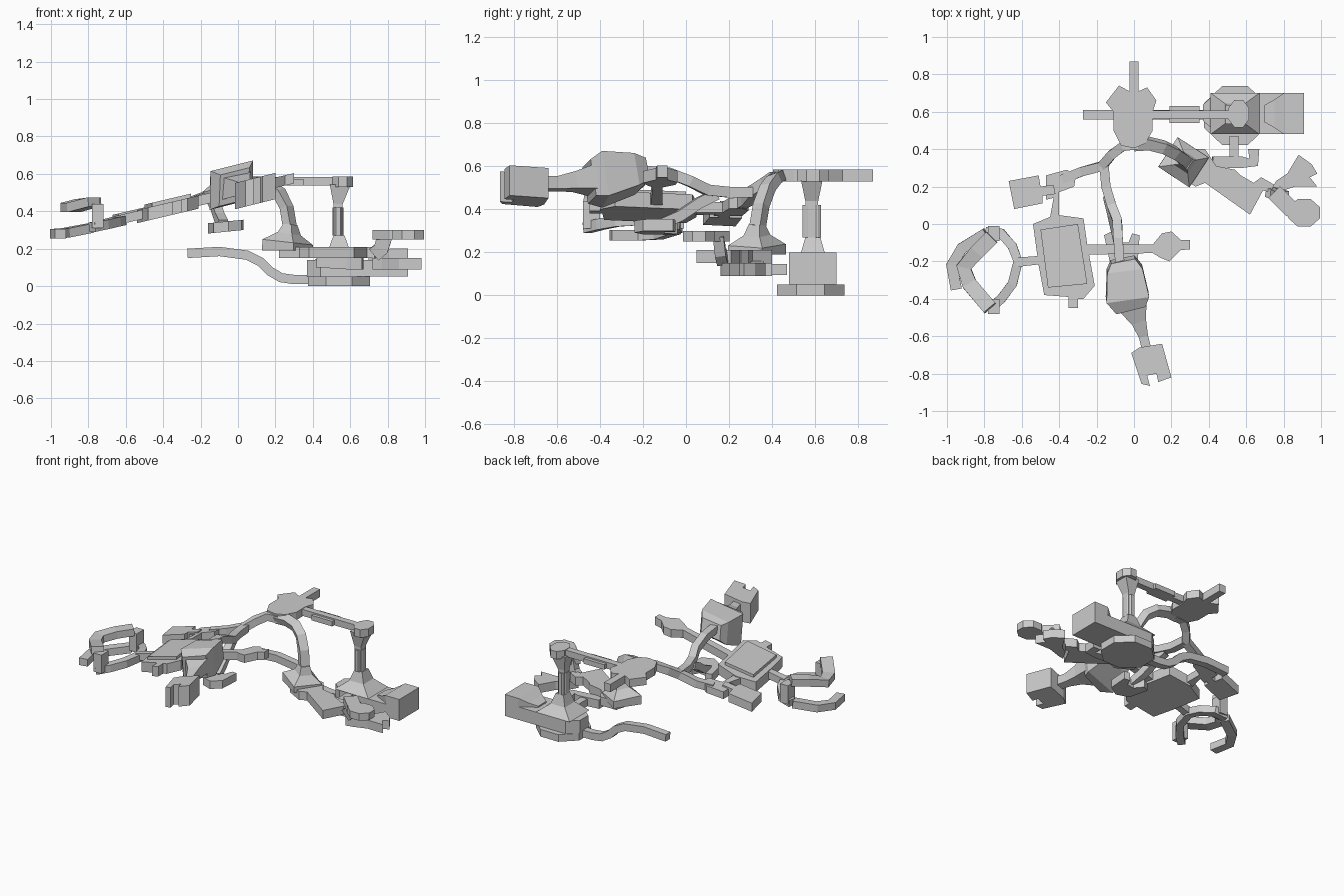
import bpy, bmesh, math
from mathutils import Vector


def finish(name, bm):
    bmesh.ops.recalc_face_normals(bm, faces=bm.faces[:])
    me = bpy.data.meshes.new(name)
    bm.to_mesh(me)
    bm.free()
    ob = bpy.data.objects.new(name, me)
    bpy.context.collection.objects.link(ob)
    return ob


def plate(name, pts, z0, z1, slope=0.0, x0=0.0):
    """Flat outline extruded in z and optionally tilted along x."""
    bm = bmesh.new()
    lo = [bm.verts.new((x, y, z0 + slope * (x - x0))) for x, y in pts]
    hi = [bm.verts.new((x, y, z1 + slope * (x - x0))) for x, y in pts]
    bm.faces.new(lo)
    bm.faces.new(hi)
    n = len(pts)
    for i in range(n):
        j = (i + 1) % n
        bm.faces.new((lo[i], lo[j], hi[j], hi[i]))
    return finish(name, bm)


def sweep(name, stations, up=(0, 0, 1), slope=0.0):
    """Square-section limb through (x, y, z, width, height) stations."""
    bm = bmesh.new()
    P = [Vector(s[:3]) for s in stations]
    rings = []
    for i, s in enumerate(stations):
        t = (P[min(i + 1, len(P) - 1)] - P[max(i - 1, 0)]).normalized()
        side = t.cross(Vector(up)).normalized()
        top = side.cross(t)
        side.z += slope * side.x
        rings.append([bm.verts.new(P[i] + side * a * s[3] / 2 + top * b * s[4] / 2)
                      for a, b in ((-1, -1), (1, -1), (1, 1), (-1, 1))])
    for r, q in zip(rings, rings[1:]):
        for k in range(4):
            m = (k + 1) % 4
            bm.faces.new((r[k], r[m], q[m], q[k]))
    bm.faces.new(rings[0])
    bm.faces.new(rings[-1])
    return finish(name, bm)


def hose(name, pts, w=0.05, h=0.05, up=(0, 0, 1)):
    return sweep(name, [(*p, w, h) for p in pts], up)


def octagon(cx, cy, rx, ry, n=8):
    return [(cx + rx * math.cos(math.tau * (i + .5) / n), cy + ry * math.sin(math.tau * (i + .5) / n))
            for i in range(n)]


# Base foot, body, end block and the tail
plate("base_foot", octagon(.54, .58, .18, .17), 0, .05)
plate("base_body", [(.37, .55), (.44, .49), (.66, .48), (.91, .48), (.91, .70), (.66, .70),
                    (.44, .70), (.37, .64)], .05, .14)
sweep("base_pyramid", [(.54, .59, .14, .26, .22), (.54, .59, .2, .11, .11), (.54, .59, .27, .06, .07)], (0, 1, 0))
sweep("end_block", [(.70, .59, .11, .09, .08), (.76, .59, .115, .15, .11), (.81, .59, .13, .22, .14),
                    (.91, .59, .13, .22, .14)])
hose("tail", [(.45, .585, .035), (.3, .585, .035), (.23, .585, .045), (.17, .585, .08), (.12, .585, .13),
              (.05, .585, .165), (-.1, .585, .185), (-.27, .585, .175)])

# Column, sleeve and top arm
sweep("column", [(.535, .585, .25, .05, .06), (.535, .585, .44, .05, .06), (.545, .585, .54, .11, .10)], (0, 1, 0))
plate("column_sleeve", octagon(.535, .585, .032, .046), .27, .42)
plate("column_cap", octagon(.56, .59, .06, .08), .53, .585)
hose("top_arm", [(.05, .585, .56), (.55, .585, .56)], .045, .045)
hose("arm_sleeve", [(.19, .585, .555), (.35, .585, .555)], .09, .035)

# Leaf-shaped hub with a tip
plate("hub", [(-.07, .42), (0, .405), (.06, .43), (.1, .5), (.1, .6), (.12, .66), (.07, .73), (.025, .71),
              (.025, .87), (-.025, .87), (-.025, .71), (-.08, .74), (-.15, .65), (-.11, .6), (-.11, .5)], .53, .585)

# Right hanging limb and its flared foot
hose("right_hose", [(0, .425, .55), (.08, .43, .55), (.16, .41, .54), (.22, .38, .5), (.26, .35, .42),
                    (.28, .33, .3)], .05, .06, (.5, .87, .3))
sweep("right_flare", [(.28, .33, .33, .05, .06), (.275, .33, .28, .09, .09), (.265, .33, .235, .2, .19),
                      (.265, .33, .19, .2, .19)], (.55, .83, 0))
plate("right_body", [(.22, .26), (.33, .2), (.38, .22), (.62, .05), (.69, .18), (.73, .17), (.75, .21),
                     (.68, .25), (.64, .22), (.57, .26), (.54, .29), (.44, .31), (.38, .4), (.26, .4)], .15, .21)
hose("right_hook", [(.42, .33, .13), (.58, .33, .12), (.64, .33, .12), (.64, .4, .12)], .06, .06)
hose("hook_link", [(.535, .33, .12), (.535, .47, .12)], .05, .05)
sweep("claw_riser", [(.73, .17, .17, .08, .05), (.765, .16, .2, .08, .05), (.79, .15, .28, .08, .05)], (0, 1, 0))
hose("upper_finger", [(.75, .17, .275), (.84, .08, .275), (.9, .06, .275)], .09, .05)
plate("upper_pad", octagon(.91, .06, .09, .08), .25, .3)
plate("lower_fork", [(.72, .16), (.77, .17), (.86, .2), (.98, .2), (.94, .25), (.98, .27), (.95, .32),
                     (.88, .37), (.85, .32), (.82, .27), (.76, .23)], .09, .15)

# Left limb: tilted body with side lobes
TILT = dict(slope=.235, x0=-.1)
hose("left_hose", [(.02, .425, .55), (-.06, .415, .55), (-.12, .37, .52), (-.17, .31, .48), (-.28, .28, .44),
                   (-.38, .24, .42)])
plate("left_link", [(-.47, .26), (-.36, .29), (-.31, .26), (-.32, .2), (-.4, .17), (-.4, .03), (-.45, .03),
                    (-.43, .14), (-.47, .13)], .455, .505, **TILT)
plate("left_pad", [(-.67, .23), (-.64, .08), (-.49, .11), (-.49, .15), (-.42, .16), (-.43, .21),
                   (-.5, .2), (-.51, .26)], .455, .515, **TILT)
plate("left_body", [(-.54, 0), (-.42, .05), (-.27, .03), (-.25, -.11), (-.21, -.33), (-.27, -.4), (-.3, -.4),
                    (-.3, -.45), (-.35, -.45), (-.35, -.39), (-.48, -.38), (-.51, -.22)], .44, .51, **TILT)
plate("left_body_crown", [(-.5, -.03), (-.3, 0), (-.25, -.32), (-.46, -.34)], .5, .53, **TILT)
plate("diamond_arm", [(-.26, -.11), (.1, -.11), (.15, -.05), (.2, -.04), (.25, -.085), (.3, -.085), (.3, -.135),
                      (.25, -.14), (.19, -.2), (.14, -.18), (.1, -.155), (-.26, -.165)], .455, .51, **TILT)

# Left claw: wrist, ring, lifted chevron and outer strip
plate("claw_wrist", [(-.5, -.17), (-.63, -.18), (-.63, -.23), (-.5, -.215)], .455, .505, **TILT)
hose("claw_ring", [(-.79, -.04, .315), (-.71, -.05, .33), (-.65, -.12, .345), (-.62, -.2, .352),
                   (-.65, -.32, .345), (-.71, -.4, .33), (-.78, -.46, .315)])
hose("claw_lower_strip", [(-.79, -.05, .31), (-.92, -.13, .285), (-.975, -.22, .28), (-.95, -.35, .28)], .06)
for tag, y in (("back", -.05), ("front", -.44)):
    sweep("claw_post_" + tag, [(-.75, y, .31, .06, .08), (-.75, y, .44, .06, .08)], (0, 1, 0))
hose("claw_chevron", [(-.76, -.07, .45), (-.84, -.15, .44), (-.91, -.23, .42), (-.88, -.32, .42),
                      (-.77, -.45, .45)], .08, .05)

# Front limb: neck, faceted head, tail link and toothed end box
hose("front_hose", [(-.16, .31, .48), (-.15, .2, .48), (-.12, .1, .49), (-.09, .02, .53), (-.085, -.08, .57),
                    (-.075, -.22, .58)], .05, .05)
sweep("front_head", [(-.06, -.19, .575, .13, .10), (-.05, -.24, .565, .19, .15), (-.035, -.39, .54, .23, .21),
                     (-.02, -.45, .53, .16, .17)], slope=.25)
sweep("front_link", [(-.01, -.43, .54, .16, .12), (.025, -.52, .53, .08, .08), (.05, -.6, .52, .05, .06),
                     (.07, -.68, .52, .05, .06)], slope=.25)
plate("front_end_box", [(-.015, -.69), (.03, -.66), (.15, -.64), (.2, -.82), (.13, -.845), (.12, -.8),
                        (.07, -.81), (.085, -.865), (.04, -.855)], .44, .58, .25, .1)

# Lower hook below the front limb
hose("lower_hose", [(-.14, .14, .47), (-.12, .06, .43), (-.1, -.03, .37), (-.08, -.12, .33)], .05, .05)
plate("lower_hook", [(-.16, -.06), (-.12, -.04), (-.08, -.1), (-.03, -.1), (-.01, -.05), (.03, -.06),
                     (.02, -.2), (-.05, -.24), (-.13, -.2)], .29, .345, .1, -.07)
